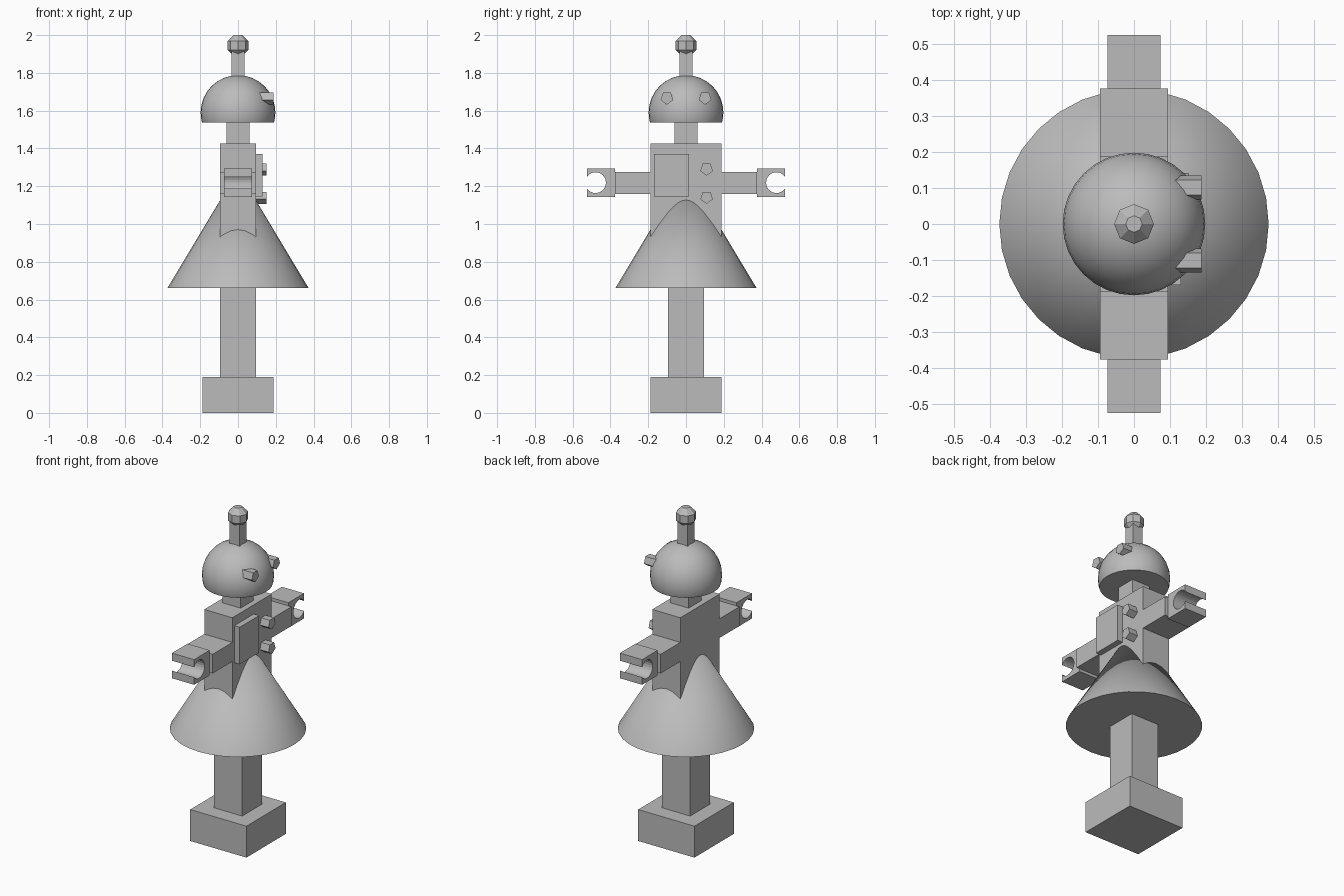
import bpy, bmesh, math
from mathutils import Matrix, Vector

if "Cube" in bpy.data.objects:
    bpy.data.objects.remove(bpy.data.objects["Cube"])

grey = bpy.data.materials.new("plain grey")
grey.use_nodes = True
grey.diffuse_color = (0.5, 0.5, 0.5, 1)
grey.node_tree.nodes["Principled BSDF"].inputs["Base Color"].default_value = (0.5, 0.5, 0.5, 1)


def finish(name, bm, smooth=False):
    bmesh.ops.recalc_face_normals(bm, faces=bm.faces)
    mesh = bpy.data.meshes.new(name)
    bm.to_mesh(mesh)
    bm.free()
    mesh.materials.append(grey)
    ob = bpy.data.objects.new(name, mesh)
    bpy.context.collection.objects.link(ob)
    if smooth:
        bpy.ops.object.select_all(action='DESELECT')
        ob.select_set(True)
        bpy.context.view_layer.objects.active = ob
        bpy.ops.object.shade_smooth_by_angle(angle=math.radians(30))
    return ob


def box(name, x, y, z):
    """Box from (min, max) pairs."""
    bm = bmesh.new()
    size = [b - a for a, b in (x, y, z)]
    mid = [(a + b) / 2 for a, b in (x, y, z)]
    bmesh.ops.create_cube(bm, size=1, matrix=Matrix.Translation(mid) @ Matrix.Diagonal((*size, 1)))
    return finish(name, bm)


def prism(name, outline, x0, x1):
    """Extrude a (y, z) outline along x."""
    bm = bmesh.new()
    face = bm.faces.new([bm.verts.new((x0, y, z)) for y, z in outline])
    new = bmesh.ops.extrude_face_region(bm, geom=[face])["geom"]
    bmesh.ops.translate(bm, vec=(x1 - x0, 0, 0),
                        verts=[v for v in new if isinstance(v, bmesh.types.BMVert)])
    return finish(name, bm)


def stud(name, y, z, x0, x1, r=0.035):
    """Five-sided peg pointing along x."""
    angles = [math.radians(-90 + 72 * i) for i in range(5)]
    prism(name, [(y + r * math.cos(a), z + r * math.sin(a)) for a in angles], x0, x1)


def span(half):
    return (-half, half)


# Base, leg, torso, neck and antenna
box("base", span(0.188), span(0.188), (0, 0.19))
box("leg", span(0.094), span(0.094), (0.19, 0.68))
box("torso", span(0.094), span(0.188), (0.9, 1.425))
box("neck", span(0.06), span(0.06), (1.425, 1.56))
box("antenna", span(0.034), span(0.034), (1.76, 1.92))

# Skirt
bm = bmesh.new()
bmesh.ops.create_cone(bm, cap_ends=True, segments=32, radius1=0.374, radius2=0,
                      depth=0.624, matrix=Matrix.Translation((0, 0, 0.66 + 0.312)))
finish("skirt", bm, True)

# Domed head, cut flat below its widest ring
bm = bmesh.new()
bmesh.ops.create_uvsphere(bm, u_segments=32, v_segments=16, radius=0.198,
                          matrix=Matrix.Translation((0, 0, 1.59)))
cut = bmesh.ops.bisect_plane(bm, geom=bm.verts[:] + bm.edges[:] + bm.faces[:],
                             plane_co=(0, 0, 1.537), plane_no=(0, 0, -1), clear_outer=True)
bmesh.ops.edgeloop_fill(bm, edges=[e for e in cut["geom_cut"] if isinstance(e, bmesh.types.BMEdge)])
finish("head", bm, True)

# Faceted antenna knob: four eight-sided rings
bm = bmesh.new()
rings = []
for lat in (-67.5, -22.5, 22.5, 67.5):
    r, h = 0.06 * math.cos(math.radians(lat)), 0.06 * math.sin(math.radians(lat))
    rings.append([bm.verts.new((r * math.cos(i * math.tau / 8), r * math.sin(i * math.tau / 8), 1.945 + h))
                  for i in range(8)])
for low, high in zip(rings, rings[1:]):
    for i in range(8):
        j = (i + 1) % 8
        bm.faces.new((low[i], low[j], high[j], high[i]))
bm.faces.new(rings[0])
bm.faces.new(rings[-1])
finish("antenna_knob", bm)

# Arms with open claw hands, and eyes
for side, s in (("left", 1), ("right", -1)):
    box(side + "_arm", span(0.094), sorted((s * 0.18, s * 0.376)), (1.16, 1.276))
    outer, inner, mid, r, centre = 0.525, 0.376, 1.219, 0.055, 0.479
    start = math.acos((outer - centre) / r)
    arc = [start + (math.tau - 2 * start) * i / 20 for i in range(21)]
    outline = [(outer, mid - 0.076), (inner, mid - 0.076), (inner, mid + 0.076), (outer, mid + 0.076)]
    outline += [(centre + r * math.cos(a), mid + r * math.sin(a)) for a in arc]
    prism(side + "_claw", [(s * y, z) for y, z in outline], -0.074, 0.074)
    stud(side + "_eye", s * 0.101, 1.667, 0.1, 0.187)

# Chest panel and buttons
box("chest_panel", (0.09, 0.13), (-0.169, 0.016), (1.146, 1.37))
for name, z in (("upper_button", 1.291), ("lower_button", 1.142)):
    stud(name, 0.109, z, 0.06, 0.151)
